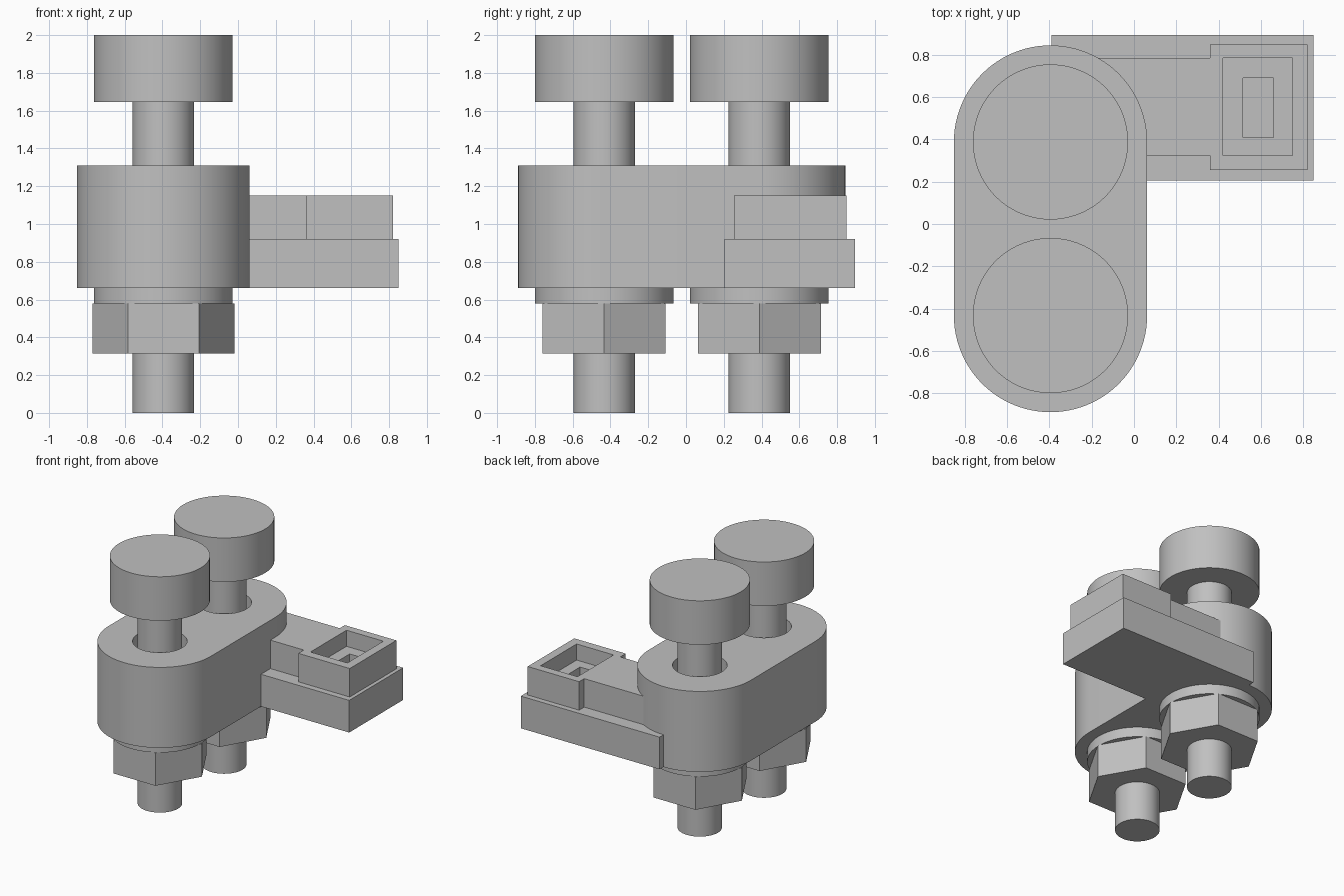
import bpy, bmesh, math

cube = bpy.data.objects.get("Cube")
if cube:
    bpy.data.objects.remove(cube, do_unlink=True)

steel = bpy.data.materials.new("plain grey")
steel.use_nodes = True
grey = (0.53, 0.53, 0.53, 1)
steel.diffuse_color = grey
steel.node_tree.nodes["Principled BSDF"].inputs["Base Color"].default_value = grey

BOLT_X = -0.395
BOLT_Y = {"back": 0.388, "front": -0.433}
BASE, TOP = 0.66, 1.31


def prism(name, points, z0, z1):
    """Extrude a flat outline from z0 to z1."""
    bm = bmesh.new()
    face = bm.faces.new([bm.verts.new((x, y, z0)) for x, y in points])
    ext = bmesh.ops.extrude_face_region(bm, geom=[face])
    for v in ext["geom"]:
        if isinstance(v, bmesh.types.BMVert):
            v.co.z = z1
    bmesh.ops.recalc_face_normals(bm, faces=bm.faces[:])
    mesh = bpy.data.meshes.new(name)
    bm.to_mesh(mesh)
    bm.free()
    mesh.materials.append(steel)
    obj = bpy.data.objects.new(name, mesh)
    bpy.context.collection.objects.link(obj)
    return obj


def arc(x, y, r, start, sweep, n):
    return [(x + r * math.cos(start + sweep * i / n),
             y + r * math.sin(start + sweep * i / n)) for i in range(n + 1)]


def disc(name, y, r, z0, z1, sides=72):
    return prism(name, arc(BOLT_X, y, r, 0, math.tau, sides)[:-1], z0, z1)


def box(name, x0, x1, y0, y1, z0, z1):
    return prism(name, [(x0, y0), (x1, y0), (x1, y1), (x0, y1)], z0, z1)


def activate(obj):
    bpy.ops.object.select_all(action='DESELECT')
    obj.select_set(True)
    bpy.context.view_layer.objects.active = obj


def cut(obj, cutter):
    """Subtract the cutter from the part, then discard it."""
    cutter.hide_render = True
    mod = obj.modifiers.new("cut", 'BOOLEAN')
    mod.operation, mod.solver, mod.object = 'DIFFERENCE', 'EXACT', cutter
    activate(obj)
    bpy.ops.object.modifier_apply(modifier=mod.name)
    bpy.data.objects.remove(cutter, do_unlink=True)


def smooth(obj):
    activate(obj)
    bpy.ops.object.shade_smooth_by_angle(angle=math.radians(30))


# Rounded clamp body
outline = (arc(BOLT_X, BOLT_Y["back"], 0.457, 0, math.pi, 48)
           + arc(BOLT_X, BOLT_Y["front"], 0.457, math.pi, math.pi, 48))
body = prism("clamp_body", outline, BASE, TOP)

# Side arm: wide lower plate and stepped upper block
plate = box("arm_plate", -0.39, 0.85, 0.205, 0.895, BASE, 0.92)
upper = prism("arm_socket", [(-0.39, 0.325), (0.36, 0.325), (0.36, 0.255), (0.82, 0.255),
                             (0.82, 0.85), (0.36, 0.85), (0.36, 0.785), (-0.39, 0.785)],
              0.92, 1.15)
cut(upper, box("pocket_cutter", 0.42, 0.75, 0.325, 0.785, 1.02, 1.25))
cut(upper, box("recess_cutter", 0.515, 0.66, 0.41, 0.69, 0.95, 1.1))

# Clearance holes for the bolts
for y in BOLT_Y.values():
    cut(body, disc("hole_cutter", y, 0.2, BASE - 0.1, TOP + 0.1))
for part in (plate, upper):
    cut(part, disc("hole_cutter", BOLT_Y["back"], 0.2, BASE - 0.1, TOP + 0.1))
smooth(body)
smooth(plate)
smooth(upper)

# Two bolts with heads, washers and hexagonal nuts
for side, y in BOLT_Y.items():
    smooth(disc(side + "_bolt_shank", y, 0.163, 0, 1.66))
    smooth(disc(side + "_bolt_head", y, 0.367, 1.645, 2))
    smooth(disc(side + "_washer", y, 0.367, 0.58, BASE))
    disc(side + "_nut", y, 0.376, 0.315, 0.58, sides=6)
